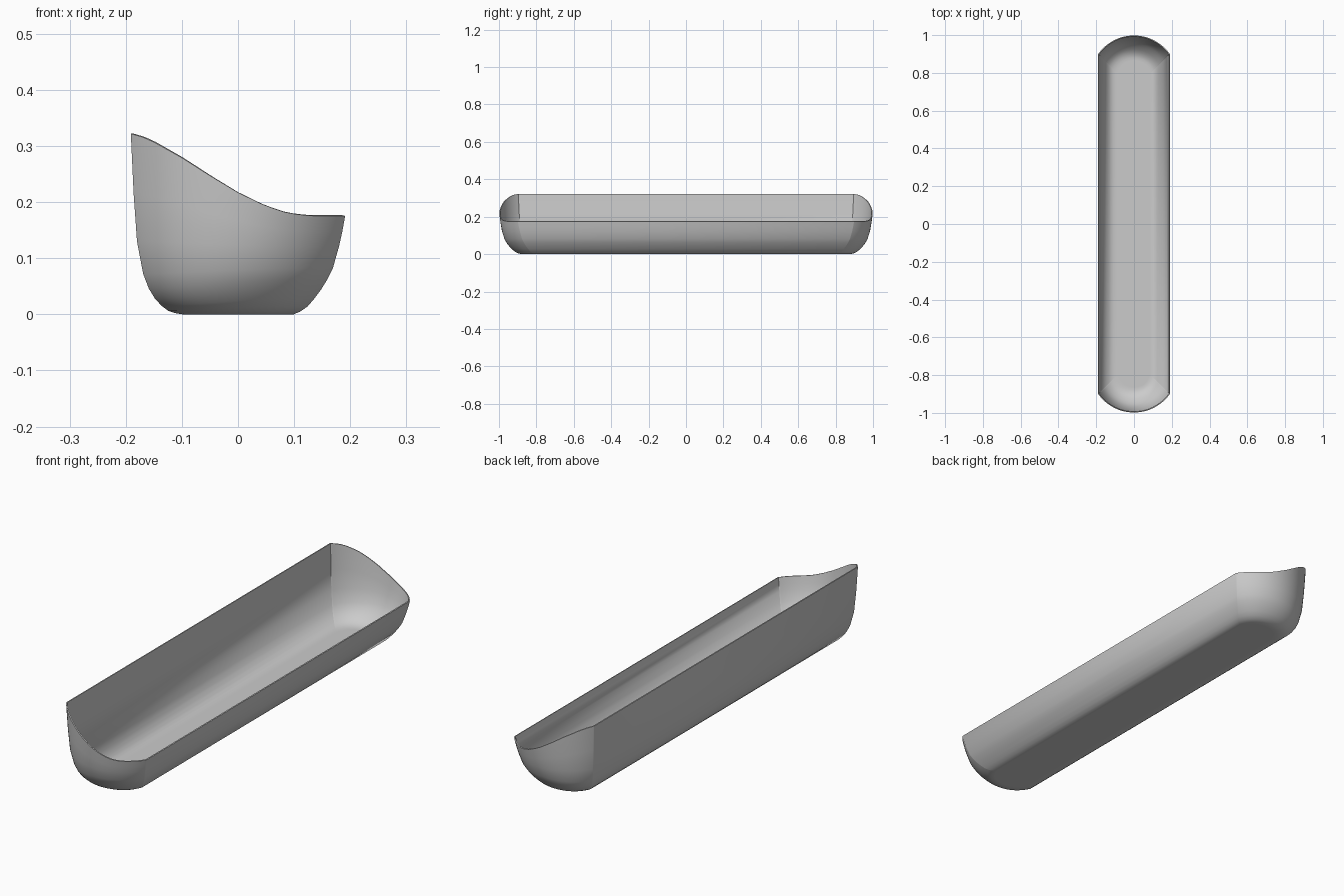
import bpy, bmesh, math

if "Cube" in bpy.data.objects:
    bpy.data.objects.remove(bpy.data.objects["Cube"])

# Rim height across the width (x, z)
RIM = [(-.191, .322), (-.17, .316), (-.15, .307), (-.1, .279), (-.05, .247), (0, .217),
       (.05, .193), (.09, .180), (.13, .1755), (.191, .1755)]
# Wall levels: (inset, z on the low side, z on the high side)
LEVELS = [(0, .1755, .322), (.005, .148, .215), (.011, .121, .130), (.022, .082, .072),
          (.032, .062, .046), (.043, .044, .028), (.055, .028, .015), (.067, .014, .006),
          (.080, .005, .002), (.092, 0, 0), (.105, 0, 0)]
HALF_W, N = .191, 28
R = (HALF_W ** 2 + .1 ** 2) / .2


def rim_height(x):
    for (x0, z0), (x1, z1) in zip(RIM, RIM[1:]):
        if x <= x1 + 1e-6:
            return z0 + (z1 - z0) * (x - x0) / (x1 - x0)
    return RIM[-1][1]


def make_ring(bm, inset, z_low, z_high):
    pts = []
    depth = inset / LEVELS[-1][0]
    for i in range(N + 1):
        # points gather toward the corners
        x = -HALF_W * math.cos(math.pi * i / N)
        t = (rim_height(x) - .1755) / (.322 - .1755)
        z = z_low + (z_high - z_low) * t
        bulge = math.sqrt(R * R - x * x) - (R - .1)
        y = .898 + bulge * (1 - .55 * depth) - inset * .75
        # lower corners are rounded off
        y -= .025 * depth * abs(x / HALF_W) ** 6
        pts.append((x * (1 - inset / HALF_W), y, z))
    ring = [(x, -y, z) for x, y, z in pts] + pts[::-1]
    return [bm.verts.new(p) for p in ring]


# Thin trough shell: stacked rings closed by a flat floor
bm = bmesh.new()
rings = [make_ring(bm, *lv) for lv in LEVELS]
for a, b in zip(rings, rings[1:]):
    for i in range(len(a)):
        j = (i + 1) % len(a)
        bm.faces.new((a[i], b[i], b[j], a[j]))
last = rings[-1]
for i in range(N):
    bm.faces.new((last[i], last[i + 1], last[-2 - i], last[-1 - i]))
bmesh.ops.recalc_face_normals(bm, faces=bm.faces)
floor = min(bm.faces, key=lambda f: f.calc_center_median().z)
if floor.normal.z > 0:
    bmesh.ops.reverse_faces(bm, faces=bm.faces)
mesh = bpy.data.meshes.new("tray_shell")
bm.to_mesh(mesh)
bm.free()
tray = bpy.data.objects.new("tray_shell", mesh)
bpy.context.collection.objects.link(tray)

# Wall thickness, kept inside the outer surface
solid = tray.modifiers.new("thickness", 'SOLIDIFY')
solid.thickness = .005
solid.offset = -1
bpy.context.view_layer.objects.active = tray
tray.select_set(True)
bpy.ops.object.modifier_apply(modifier=solid.name)
bpy.ops.object.shade_smooth_by_angle(angle=math.radians(50))
